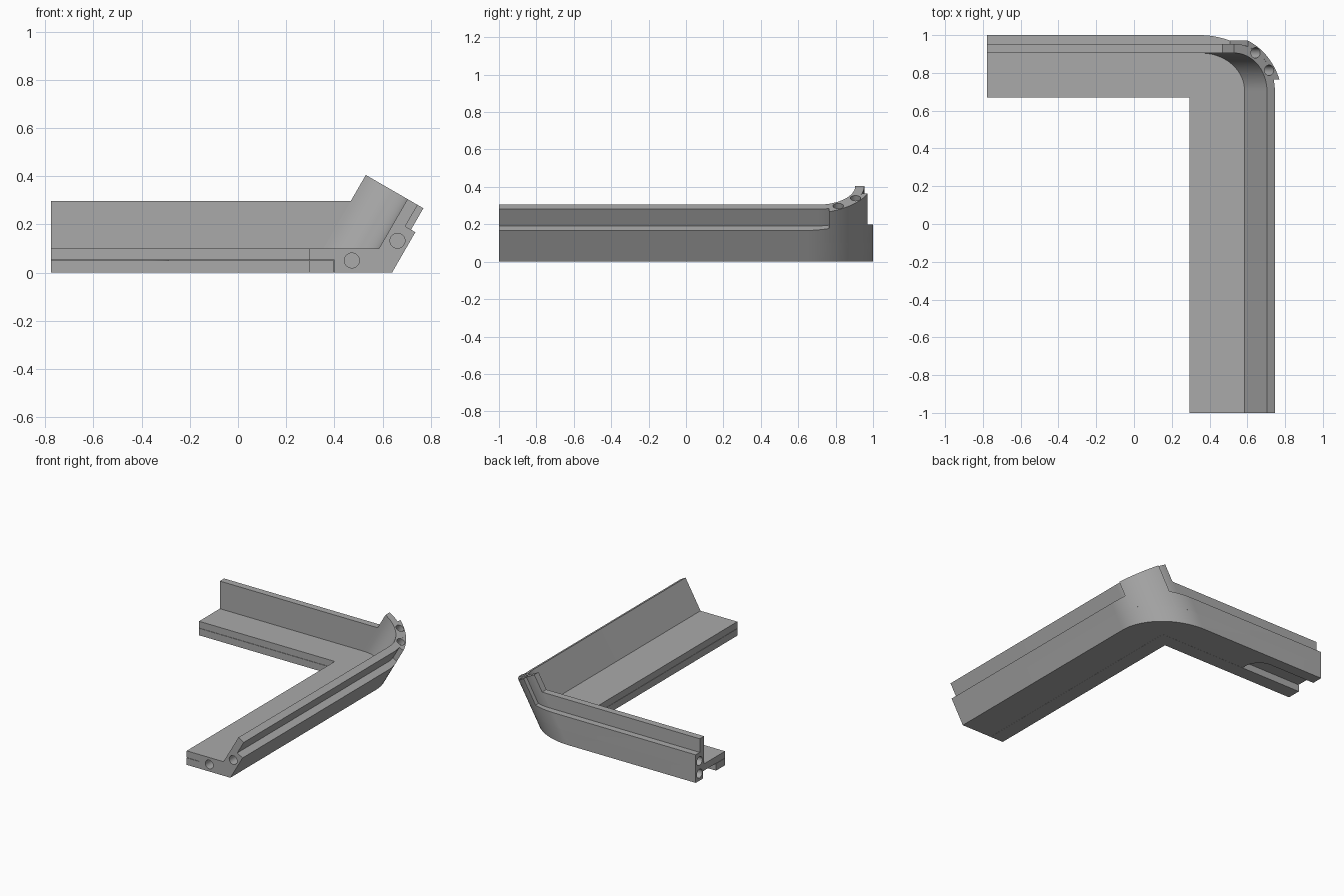
import bpy, bmesh
from math import sin, cos, asin, acos, pi, radians
from mathutils import Vector

if "Cube" in bpy.data.objects:
    bpy.data.objects.remove(bpy.data.objects["Cube"], do_unlink=True)

grey = bpy.data.materials.new("plain grey")
grey.use_nodes = True
grey.diffuse_color = (0.4, 0.4, 0.4, 1)
grey.node_tree.nodes["Principled BSDF"].inputs["Base Color"].default_value = (0.4, 0.4, 0.4, 1)

# The short wall and the corner lean along LEAN; "e" is measured across it
S, C = sin(radians(30)), cos(radians(30))
LEAN = Vector((S, 0, C))
END, SIDE, FRONT = -0.777, 0.295, -1.0
RIM, STEP = 0.616, 0.513

# Corner arcs as (centre e, centre y, radius)
INNER = (0.257, 0.705, 0.2)
MID = (0.257, 0.705, 0.2485)
OUTER = (0.199, 0.645, 0.355)


def leaning(e, y, plane, k):
    """Point on a leaning line, at height k or on the tilted rim plane k."""
    c = k if plane == "rim" else (k + S * e) / C
    return Vector((S * c + C * e, y, C * c - S * e))


def arc(ring, a0=0.0, a1=pi / 2, n=20):
    e, y, r = ring
    return [(e + r * cos(a0 + (a1 - a0) * i / n),
             y + r * sin(a0 + (a1 - a0) * i / n), True) for i in range(n + 1)]


def angle_at_e(ring, e):
    return acos((e - ring[0]) / ring[2])


def angle_at_y(ring, y):
    return asin((y - ring[1]) / ring[2])


def add_object(name, bm):
    bmesh.ops.recalc_face_normals(bm, faces=bm.faces)
    mesh = bpy.data.meshes.new(name)
    bm.to_mesh(mesh)
    bm.free()
    ob = bpy.data.objects.new(name, mesh)
    bpy.context.collection.objects.link(ob)
    mesh.materials.append(grey)
    return ob


def layer(name, outline, low, top):
    """Solid between height low and a top plane; outline points lean or stand upright."""
    bm = bmesh.new()
    rings = []
    for plane, k in (("z", low), top):
        rings.append([bm.verts.new(leaning(u, y, plane, k) if lean else (u, y, k))
                      for u, y, lean in outline])
    a, b = rings
    bm.faces.new(a)
    bm.faces.new(b)
    for i in range(len(a)):
        j = (i + 1) % len(a)
        bm.faces.new((a[i], a[j], b[j], b[i]))
    return add_object(name, bm)


# Base slab with the rounded leaning corner
parts = [layer("base_slab",
               [(END, 0.67, False), (SIDE, 0.67, False), (SIDE, FRONT, False),
                (0.554, FRONT, True)] + arc(OUTER) + [(END, 1.0, False)],
               0.0, ("z", 0.1))]

# Inner tongue: upright run, then corner and leaning run
parts.append(layer("long_tongue",
                   [(END, 0.905, False), (0.257, 0.905, True),
                    (0.257, 0.9535, True), (END, 0.9535, False)],
                   0.1, ("z", 0.297)))
parts.append(layer("corner_tongue",
                   [(0.457, FRONT, True)] + arc(INNER) + arc(MID)[::-1]
                   + [(0.5055, FRONT, True)], 0.1, ("rim", RIM)))

# Outer ledge: low on both runs, full height around the corner
cut_e, cut_y = 0.34, 0.765
mid_a, out_a = angle_at_e(MID, cut_e), angle_at_e(OUTER, cut_e)
mid_b, out_b = angle_at_y(MID, cut_y), angle_at_y(OUTER, cut_y)
parts.append(layer("long_ledge",
                   [(END, 0.9535, False)] + arc(MID, pi / 2, mid_a)
                   + arc(OUTER, out_a, pi / 2) + [(END, 1.0, False)],
                   0.1, ("z", 0.2)))
parts.append(layer("corner_rim",
                   arc(MID, mid_b, mid_a) + arc(OUTER, out_a, out_b),
                   0.1, ("rim", RIM)))
parts.append(layer("side_ledge",
                   [(0.5055, FRONT, True)] + arc(MID, 0, mid_b)
                   + arc(OUTER, out_b, 0) + [(0.554, FRONT, True)],
                   0.1, ("rim", STEP)))


# Cutters: peg holes, bottom rebate and the rounded pocket beside it
def peg_hole(name, at, axis, radius):
    bpy.ops.mesh.primitive_cylinder_add(vertices=32, radius=radius, depth=0.24, location=at)
    ob = bpy.context.object
    ob.name = name
    ob.rotation_euler = Vector(axis).to_track_quat("Z", "Y").to_euler()
    return ob


def flat_solid(name, pts, low, high):
    return layer(name, [(x, y, False) for x, y in pts], low, ("z", high))


cutters = [peg_hole("side_hole_cutter", (x, FRONT, z), (0, 1, 0), 0.031)
           for x, z in ((0.473, 0.05), (0.662, 0.132))]
cutters += [peg_hole("end_hole_cutter", (END, 0.957, z), (1, 0, 0), 0.031)
            for z in (0.05, 0.14)]
for deg in (57, 27):
    a = radians(deg)
    at = leaning(INNER[0] + 0.24 * cos(a), INNER[1] + 0.24 * sin(a), "rim", RIM)
    cutters.append(peg_hole("rim_hole_cutter", at, LEAN, 0.028))

far = 0.1
rebate = [(END - far, 0.67 - far), (SIDE - far, 0.67 - far), (SIDE - far, FRONT - far),
          (0.4, FRONT - far), (0.4, 0.772), (END - far, 0.772)]
cutters.append(flat_solid("rebate_cutter", rebate, -far, 0.052))
bend = [(-0.41 + 0.12 * cos(i * pi / 20), 0.8 + 0.12 * sin(i * pi / 20)) for i in range(11)]
cutters.append(flat_solid("pocket_cutter",
                          [(END - far, 0.75), (-0.29, 0.75)] + bend + [(END - far, 0.92)],
                          -far, 0.052))

for part in parts:
    for cutter in cutters:
        mod = part.modifiers.new(cutter.name, "BOOLEAN")
        mod.object = cutter
        mod.operation = "DIFFERENCE"
        mod.solver = "EXACT"
for part in parts:
    bpy.ops.object.select_all(action="DESELECT")
    part.select_set(True)
    bpy.context.view_layer.objects.active = part
    bpy.ops.object.convert(target="MESH")
for cutter in cutters:
    bpy.data.objects.remove(cutter, do_unlink=True)

# Flush strip filling the rebate under the inner edge
parts.append(flat_solid("bottom_strip",
                        [(END, 0.67), (SIDE, 0.67), (SIDE, FRONT), (0.399, FRONT),
                         (0.399, 0.771), (END, 0.771)], 0.0, 0.05))

for part in parts:
    bpy.ops.object.select_all(action="DESELECT")
    part.select_set(True)
    bpy.context.view_layer.objects.active = part
    bpy.ops.object.shade_smooth_by_angle(angle=radians(30))
